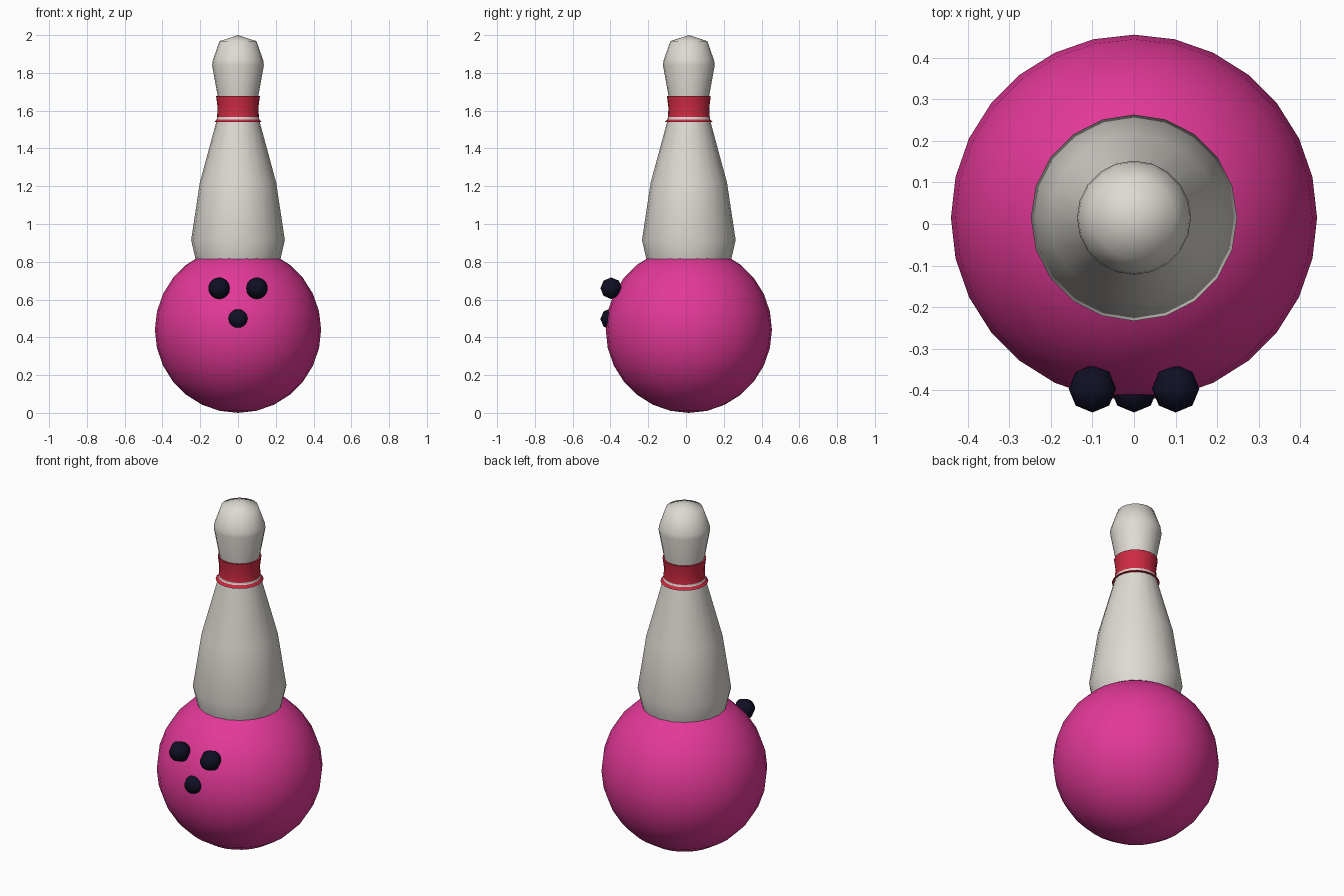
import bpy, bmesh
from math import cos, sin, pi, radians
from mathutils import Matrix

cube = bpy.data.objects.get("Cube")
if cube:
    bpy.data.objects.remove(cube, do_unlink=True)


def material(name, rgb):
    mat = bpy.data.materials.new(name)
    mat.use_nodes = True
    mat.diffuse_color = (*rgb, 1)
    mat.node_tree.nodes["Principled BSDF"].inputs["Base Color"].default_value = (*rgb, 1)
    return mat


pink = material("pink", (0.76, 0.04, 0.31))
ivory = material("ivory", (0.73, 0.70, 0.65))
red = material("red", (0.61, 0.023, 0.053))
navy = material("dark navy", (0.005, 0.005, 0.018))


def finish(name, bm, mats, location, sharp):
    """Turn a bmesh into a smooth-shaded object."""
    bmesh.ops.recalc_face_normals(bm, faces=bm.faces)
    mesh = bpy.data.meshes.new(name)
    bm.to_mesh(mesh)
    bm.free()
    for mat in mats:
        mesh.materials.append(mat)
    obj = bpy.data.objects.new(name, mesh)
    bpy.context.collection.objects.link(obj)
    obj.location = location
    bpy.ops.object.select_all(action='DESELECT')
    obj.select_set(True)
    bpy.context.view_layer.objects.active = obj
    bpy.ops.object.shade_smooth_by_angle(angle=radians(sharp))
    return obj


def sphere(name, mat, location, radius, segments, rings, tilt=0):
    bm = bmesh.new()
    bmesh.ops.create_uvsphere(bm, u_segments=segments, v_segments=rings, radius=radius,
                              matrix=Matrix.Rotation(tilt, 4, 'X'))
    return finish(name, bm, [mat], location, 80)


def lathe(name, profile, mats, location, segments=20, sharp=60, closed=False, rule=None):
    """Revolve (radius, height) points about z; rule picks a material by row."""
    bm = bmesh.new()
    rings = [[bm.verts.new((r * cos(2 * pi * i / segments), r * sin(2 * pi * i / segments), z))
              for i in range(segments)] for r, z in profile]
    rows = len(rings) if closed else len(rings) - 1
    for k in range(rows):
        a, b = rings[k], rings[(k + 1) % len(rings)]
        for i in range(segments):
            j = (i + 1) % segments
            face = bm.faces.new((a[i], a[j], b[j], b[i]))
            face.material_index = rule(k) if rule else 0
    # Points on the axis collapse into a single pole
    bmesh.ops.remove_doubles(bm, verts=bm.verts, dist=0.0005)
    return finish(name, bm, mats, location, sharp)


CENTRE_Y = 0.015

# Ball
sphere("ball", pink, (0, CENTRE_Y, 0.44), 0.44, 28, 14)

# Finger holes, shown as dark beads with their poles facing front
for name, x, z in (("finger_hole_left", 0.1, 0.66),
                   ("finger_hole_right", -0.1, 0.66),
                   ("thumb_hole", 0, 0.497)):
    sphere(name, navy, (x, -0.396, z), 0.057, 24, 4, pi / 2)

# Pin standing in the ball
lathe("pin", [(0, 0.815), (0.225, 0.815), (0.248, 0.915), (0.202, 1.22), (0.115, 1.54),
              (0.104, 1.61), (0.107, 1.675), (0.137, 1.84), (0.134, 1.865),
              (0.098, 1.968), (0, 2)], [ivory], (0, CENTRE_Y, 0))

# Neck band: flared lower lip, thin pale stripe, waisted collar
lathe("neck_band", [(0.1, 1.54), (0.127, 1.54), (0.113, 1.554), (0.111, 1.564),
                    (0.108, 1.615), (0.116, 1.677), (0.1, 1.677)],
      [red, ivory], (0, CENTRE_Y, 0), sharp=35, closed=True,
      rule=lambda row: 1 if row == 2 else 0)
